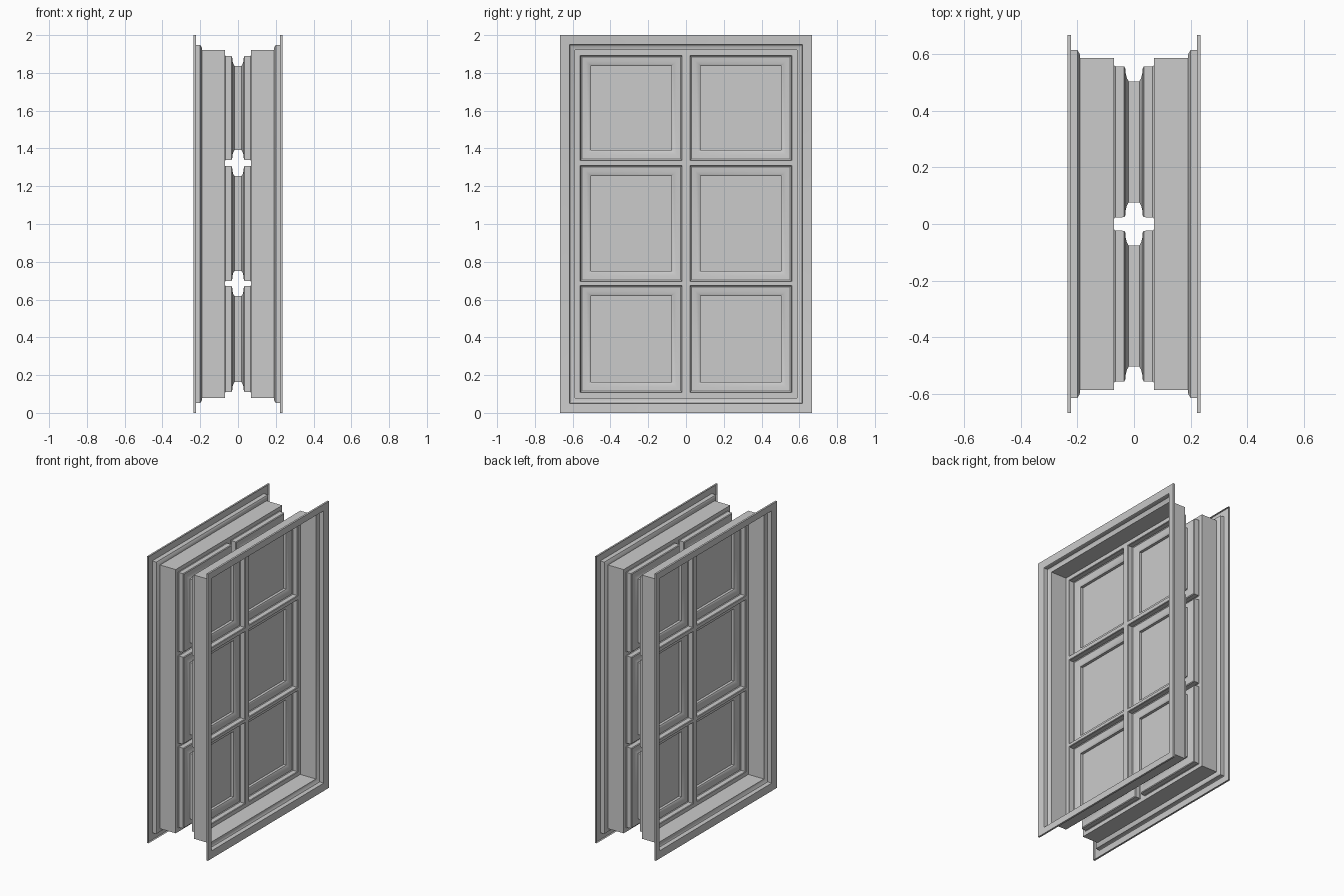
import bpy, bmesh, math

if "Cube" in bpy.data.objects:
    bpy.data.objects.remove(bpy.data.objects["Cube"])

gray = bpy.data.materials.new("plain gray")
gray.use_nodes = True
gray.diffuse_color = (0.6, 0.6, 0.6, 1)
gray.node_tree.nodes["Principled BSDF"].inputs["Base Color"].default_value = gray.diffuse_color

OUTER = (-0.667, 0.667, 0.0, 2.0)           # y0, y1, z0, z1
COLUMNS = [(-0.56, -0.02), (0.02, 0.56)]
ROWS = [(0.107, 0.675), (0.695, 1.31), (1.335, 1.893)]
CELLS = [c + r for c in COLUMNS for r in ROWS]
PANE_INSET = 0.056

# Sections as (inset from the edge, x)
CASING = [(0, 0.222), (0, 0.235), (0.05, 0.229), (0.052, 0.225), (0.052, 0.2),
          (0.066, 0.192), (0.08, 0.19), (0.08, 0.07)]
MOULDING = [(0, 0.07), (0.003, 0.066), (0.004, 0.035), (0.009, 0.031),
            (0.03, 0.029), (0.045, 0.025), (PANE_INSET, 0.019), (PANE_INSET, 0)]


def ring(bm, rect, inset, x):
    y0, y1, z0, z1 = rect
    y0, y1, z0, z1 = y0 + inset, y1 - inset, z0 + inset, z1 - inset
    return [bm.verts.new((x, y, z)) for y, z in ((y0, z0), (y1, z0), (y1, z1), (y0, z1))]


def sweep(bm, rect, section):
    """Mitred sheet following a section around a rectangle."""
    rings = [ring(bm, rect, *p) for p in section]
    for a, b in zip(rings, rings[1:]):
        for i in range(4):
            j = (i + 1) % 4
            bm.faces.new((a[i], a[j], b[j], b[i]))


def finish(bm, name, mirrored=True):
    bmesh.ops.remove_doubles(bm, verts=bm.verts, dist=0.0001)
    mesh = bpy.data.meshes.new(name)
    bm.to_mesh(mesh)
    bm.free()
    mesh.materials.append(gray)
    ob = bpy.data.objects.new(name, mesh)
    bpy.context.collection.objects.link(ob)
    if mirrored:
        ob.modifiers.new("Mirror", "MIRROR")
    bpy.ops.object.select_all(action="DESELECT")
    ob.select_set(True)
    bpy.context.view_layer.objects.active = ob
    bpy.ops.object.shade_smooth_by_angle(angle=math.radians(25))


# Flange and deep jamb lining on both faces
bm = bmesh.new()
sweep(bm, OUTER, CASING)
finish(bm, "casing")

# Flat sash face with openings, forming the stiles and muntin caps
bm = bmesh.new()
edge = CASING[-1][0]
ys = sorted([OUTER[0] + edge, OUTER[1] - edge] + [y for c in COLUMNS for y in c])
zs = sorted([OUTER[2] + edge, OUTER[3] - edge] + [z for r in ROWS for z in r])
for y0, y1 in zip(ys, ys[1:]):
    for z0, z1 in zip(zs, zs[1:]):
        if (y0, y1, z0, z1) not in CELLS:
            bm.faces.new(ring(bm, (y0, y1, z0, z1), 0, CASING[-1][1]))
finish(bm, "sash_face")

# Moulded recess around each pane
bm = bmesh.new()
for cell in CELLS:
    sweep(bm, cell, MOULDING)
finish(bm, "pane_moulding")

# Panes in the middle plane
bm = bmesh.new()
for cell in CELLS:
    bm.faces.new(ring(bm, cell, PANE_INSET, 0))
finish(bm, "panes", mirrored=False)
